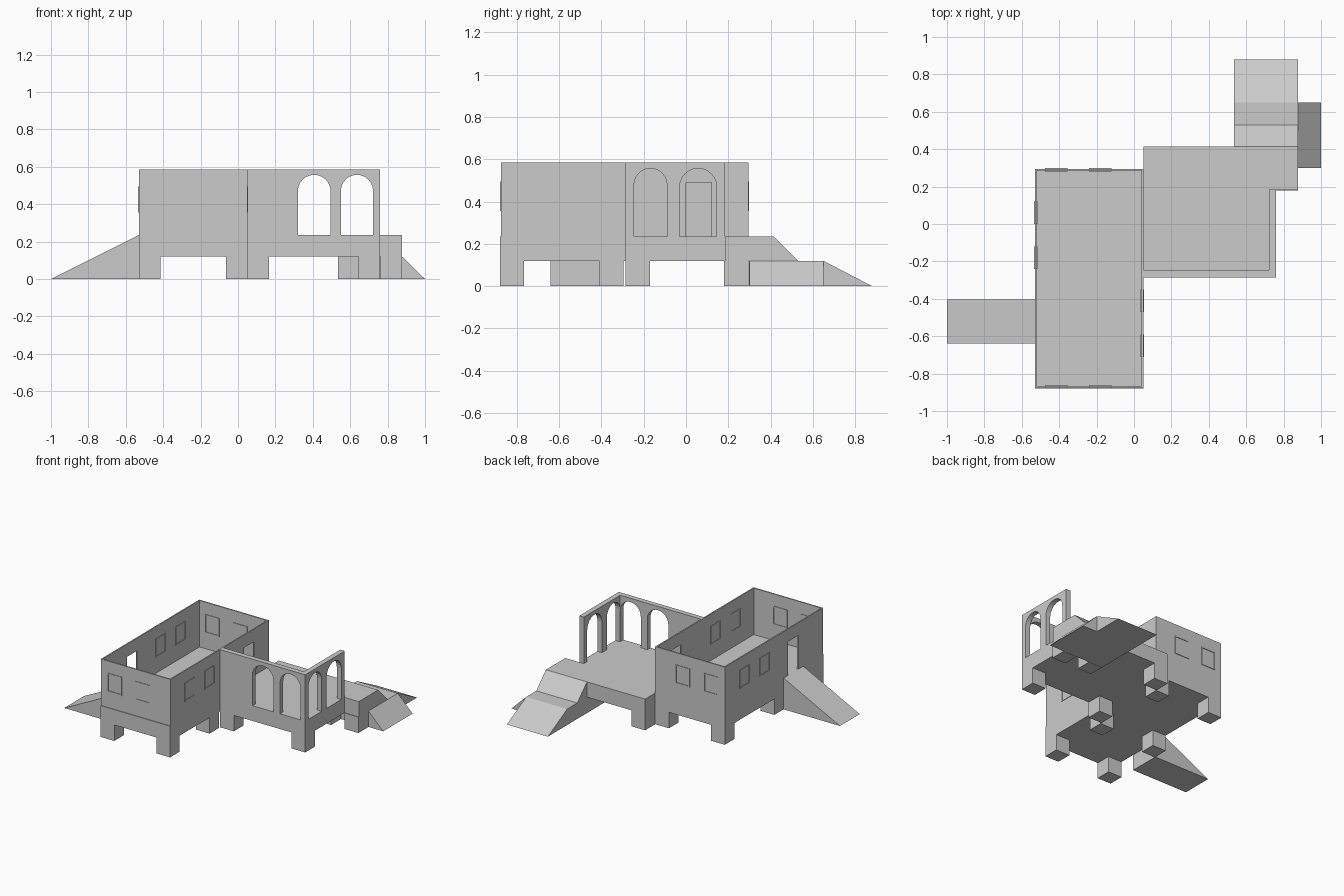
import bpy, bmesh, math
from mathutils import Vector

if "Cube" in bpy.data.objects:
    bpy.data.objects.remove(bpy.data.objects["Cube"])

BASE, FLOOR, TOP = 0.12, 0.235, 0.585


def prism(name, pts, along):
    """Extrude a closed 3D outline by a vector."""
    bm = bmesh.new()
    face = bm.faces.new([bm.verts.new(p) for p in pts])
    ext = bmesh.ops.extrude_face_region(bm, geom=[face])
    moved = [g for g in ext["geom"] if isinstance(g, bmesh.types.BMVert)]
    bmesh.ops.translate(bm, verts=moved, vec=Vector(along))
    bmesh.ops.recalc_face_normals(bm, faces=bm.faces)
    mesh = bpy.data.meshes.new(name)
    bm.to_mesh(mesh)
    bm.free()
    ob = bpy.data.objects.new(name, mesh)
    bpy.context.collection.objects.link(ob)
    return ob


def box(name, x0, x1, y0, y1, z0, z1):
    return prism(name, [(x0, y0, z0), (x1, y0, z0), (x1, y1, z0), (x0, y1, z0)],
                 (0, 0, z1 - z0))


def wall(name, axis, a0, a1, d0, d1, gaps=(), arched=False, gap_top=0.49):
    """Wall along an axis, with openings cut up from the floor."""
    prof = [(a0, FLOOR)]
    for g0, g1 in gaps:
        prof.append((g0, FLOOR))
        if arched:
            r, c = (g1 - g0) / 2, (g0 + g1) / 2
            for i in range(13):
                t = math.pi * (1 - i / 12)
                prof.append((c + r * math.cos(t), gap_top - r + r * math.sin(t)))
        else:
            prof += [(g0, gap_top), (g1, gap_top)]
        prof.append((g1, FLOOR))
    prof += [(a1, FLOOR), (a1, TOP), (a0, TOP)]
    if axis == "x":
        return prism(name, [(a, d0, z) for a, z in prof], (0, d1 - d0, 0))
    return prism(name, [(d0, a, z) for a, z in prof], (d1 - d0, 0, 0))


def window(axis, c, d):
    """Raised frame showing on both sides of a wall."""
    b, w, z0, z1, h = 0.008, 0.06, 0.355, 0.495, 0.009
    for u0, u1, v0, v1 in ((c - w, c + w, z0, z0 + b), (c - w, c + w, z1 - b, z1),
                           (c - w, c - w + b, z0 + b, z1 - b),
                           (c + w - b, c + w, z0 + b, z1 - b)):
        if axis == "x":
            box("window_frame", u0, u1, d - h, d + h, v0, v1)
        else:
            box("window_frame", d - h, d + h, u0, u1, v0, v1)


# Floors
box("hall_floor", -0.53, 0.05, -0.88, 0.295, BASE, FLOOR)
prism("terrace_floor", [(0.05, -0.285, BASE), (0.76, -0.285, BASE), (0.76, 0.185, BASE),
                        (0.877, 0.185, BASE), (0.877, 0.415, BASE), (0.05, 0.415, BASE)],
      (0, 0, FLOOR - BASE))

# Legs
S = 0.115
for x in (-0.53, 0.05 - S):
    for y in (-0.88, -0.41, 0.295 - S):
        box("hall_leg", x, x + S, y, y + S, 0, BASE)
for x, y in ((0.05, -0.285), (0.76 - S, -0.285), (0.05, 0.3), (0.535, 0.18), (0.762, 0.18)):
    box("terrace_leg", x, x + S, y, y + S, 0, BASE)

# Hall walls with doorways
T = 0.01
wall("hall_front_wall", "x", -0.53, 0.05, -0.875, -0.875 + T)
wall("hall_back_wall", "x", -0.53, 0.05, 0.295 - T, 0.295)
wall("hall_left_wall", "y", -0.865, 0.285, -0.53, -0.53 + T, [(-0.58, -0.46)])
wall("hall_right_wall", "y", -0.865, 0.285, 0.05 - T, 0.05, [(0.0, 0.12)])

# Window frames
for c in (-0.415, -0.18):
    window("x", c, -0.87)
    window("x", c, 0.29)
for c in (-0.65, -0.41):
    window("y", c, 0.045)
for c in (-0.18, 0.06):
    window("y", c, -0.525)

# Arcade walls
wall("arcade_front_wall", "x", 0.05, 0.76, -0.285, -0.247,
     [(0.32, 0.495), (0.55, 0.722)], True, 0.557)
wall("arcade_side_wall", "y", -0.247, 0.185, 0.722, 0.76,
     [(-0.246, -0.09), (-0.03, 0.145)], True, 0.557)

# Ramps and landing
prism("left_ramp", [(-1, -0.64, 0), (-0.53, -0.64, 0), (-0.53, -0.64, FLOOR)], (0, 0.235, 0))
box("landing", 0.535, 0.877, 0.297, 0.65, 0, BASE)
prism("upper_ramp", [(0.535, 0.415, BASE), (0.535, 0.53, BASE), (0.535, 0.415, FLOOR)],
      (0.342, 0, 0))
prism("back_ramp", [(0.535, 0.65, 0), (0.535, 0.88, 0), (0.535, 0.65, BASE)], (0.342, 0, 0))
prism("side_ramp", [(0.877, 0.3, 0), (1.0, 0.3, 0), (0.877, 0.3, BASE)], (0, 0.35, 0))
